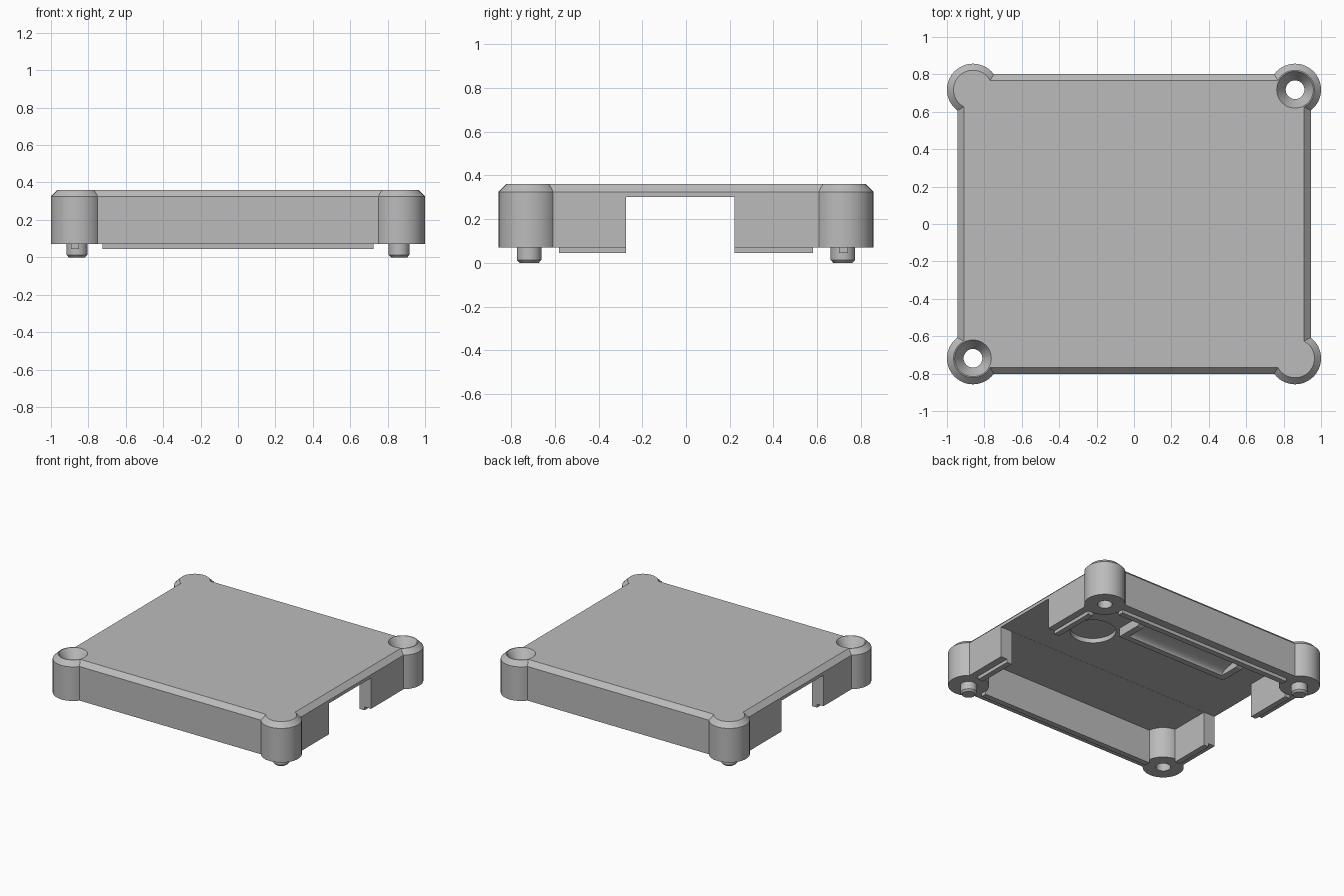
import bpy, bmesh, math

if "Cube" in bpy.data.objects:
    bpy.data.objects.remove(bpy.data.objects["Cube"])

grey = bpy.data.materials.new("plain grey")
grey.diffuse_color = (0.5, 0.5, 0.5, 1)
grey.use_nodes = True
grey.node_tree.nodes["Principled BSDF"].inputs["Base Color"].default_value = grey.diffuse_color


def finish(name, bm):
    bmesh.ops.recalc_face_normals(bm, faces=bm.faces)
    mesh = bpy.data.meshes.new(name)
    bm.to_mesh(mesh)
    bm.free()
    ob = bpy.data.objects.new(name, mesh)
    bpy.context.collection.objects.link(ob)
    mesh.materials.append(grey)
    return ob


def loft(name, rings):
    """Closed solid through a stack of equal-length rings."""
    bm = bmesh.new()
    rows = [[bm.verts.new(p) for p in ring] for ring in rings]
    n = len(rows[0])
    for a, b in zip(rows, rows[1:]):
        for i in range(n):
            j = (i + 1) % n
            bm.faces.new((a[i], a[j], b[j], b[i]))
    bm.faces.new(rows[0])
    bm.faces.new(rows[-1])
    return finish(name, bm)


def box(name, x0, x1, y0, y1, z0, z1):
    return loft(name, [[(x0, y0, z), (x1, y0, z), (x1, y1, z), (x0, y1, z)] for z in (z0, z1)])


def turned(name, x, y, profile, n=64):
    """Solid of revolution about a vertical axis; profile is (radius, z)."""
    return loft(name, [[(x + r * math.cos(2 * math.pi * i / n), y + r * math.sin(2 * math.pi * i / n), z)
                        for i in range(n)] for r, z in profile])


def smooth(ob):
    bpy.ops.object.select_all(action='DESELECT')
    ob.select_set(True)
    bpy.context.view_layer.objects.active = ob
    bpy.ops.object.shade_smooth_by_angle(angle=math.radians(30))


def boolean(ob, other, op):
    """Apply a boolean and remove the helper."""
    bpy.context.view_layer.objects.active = ob
    mod = ob.modifiers.new(op, 'BOOLEAN')
    mod.operation, mod.solver, mod.object = op, 'EXACT', other
    bpy.ops.object.modifier_apply(modifier=mod.name)
    bpy.data.objects.remove(other)


PX, PY = 0.861, 0.718          # corner post centres
BOT, TOP, CH = 0.07, 0.36, 0.035
GAP = (-0.275, 0.222)          # side opening along y

# Lid with chamfered top edges, hollow underneath
lid = loft("lid", [[(sx * (0.945 - d), sy * (0.802 - d), z)
                    for sx, sy in ((-1, -1), (1, -1), (1, 1), (-1, 1))]
                   for d, z in ((0, BOT), (0, TOP - CH), (CH, TOP))])
boolean(lid, box("cavity", -0.85, 0.85, -0.70, 0.70, -0.1, 0.30), 'DIFFERENCE')

# Round corner posts
for sx in (-1, 1):
    for sy in (-1, 1):
        post = turned("post", sx * PX, sy * PY, [(0.139, BOT), (0.139, TOP - CH), (0.139 - CH, TOP)])
        boolean(lid, post, 'UNION')

# Openings in both side walls, and a shallow round pocket in the ceiling
boolean(lid, box("opening", -1.2, 1.2, *GAP, -0.1, 0.301), 'DIFFERENCE')
boolean(lid, turned("pocket", 0.43, 0.08, [(0.155, 0.2), (0.155, 0.335)]), 'DIFFERENCE')

# Countersunk screw holes on one diagonal
for s in (-1, 1):
    hole = turned("screw_hole", s * PX, s * PY,
                  [(0.05, -0.1), (0.05, 0.285), (0.098, TOP), (0.098, 0.5)])
    boolean(lid, hole, 'DIFFERENCE')
smooth(lid)

# Locating pins on the other diagonal
for s in (-1, 1):
    smooth(turned("locating_pin", s * PX, -s * PY, [(0.044, 0), (0.056, 0.013), (0.056, BOT + 0.02)]))

# Tongues under the walls, interrupted by the side openings
for s in (-1, 1):
    box("long_tongue", -0.725, 0.725, *sorted((s * 0.70, s * 0.742)), 0.045, BOT + 0.01)
    for y0, y1 in ((-0.58, GAP[0]), (GAP[1], 0.58)):
        box("side_tongue", *sorted((s * 0.85, s * 0.892)), y0, y1, 0.045, BOT + 0.01)

# Scooped cradle on the ceiling with bevelled end plates
arc = [(0.27 + 0.22 * (1 - math.cos(t)), 0.235 + 0.055 * math.sin(t))
       for t in (math.pi / 2 * i / 10 for i in range(11))]
section = [(0.226, 0.31), (0.226, 0.235)] + arc + [(0.50, 0.31)]
smooth(loft("cradle", [[(x, y, z) for y, z in section] for x in (-0.55, 0.27)]))
plate = [(0.226, 0.31), (0.226, 0.235), (0.42, 0.235), (0.50, 0.275), (0.50, 0.31)]
for x in (-0.60, 0.27):
    loft("cradle_end", [[(x + d, y, z) for y, z in plate] for d in (0, 0.05)])
